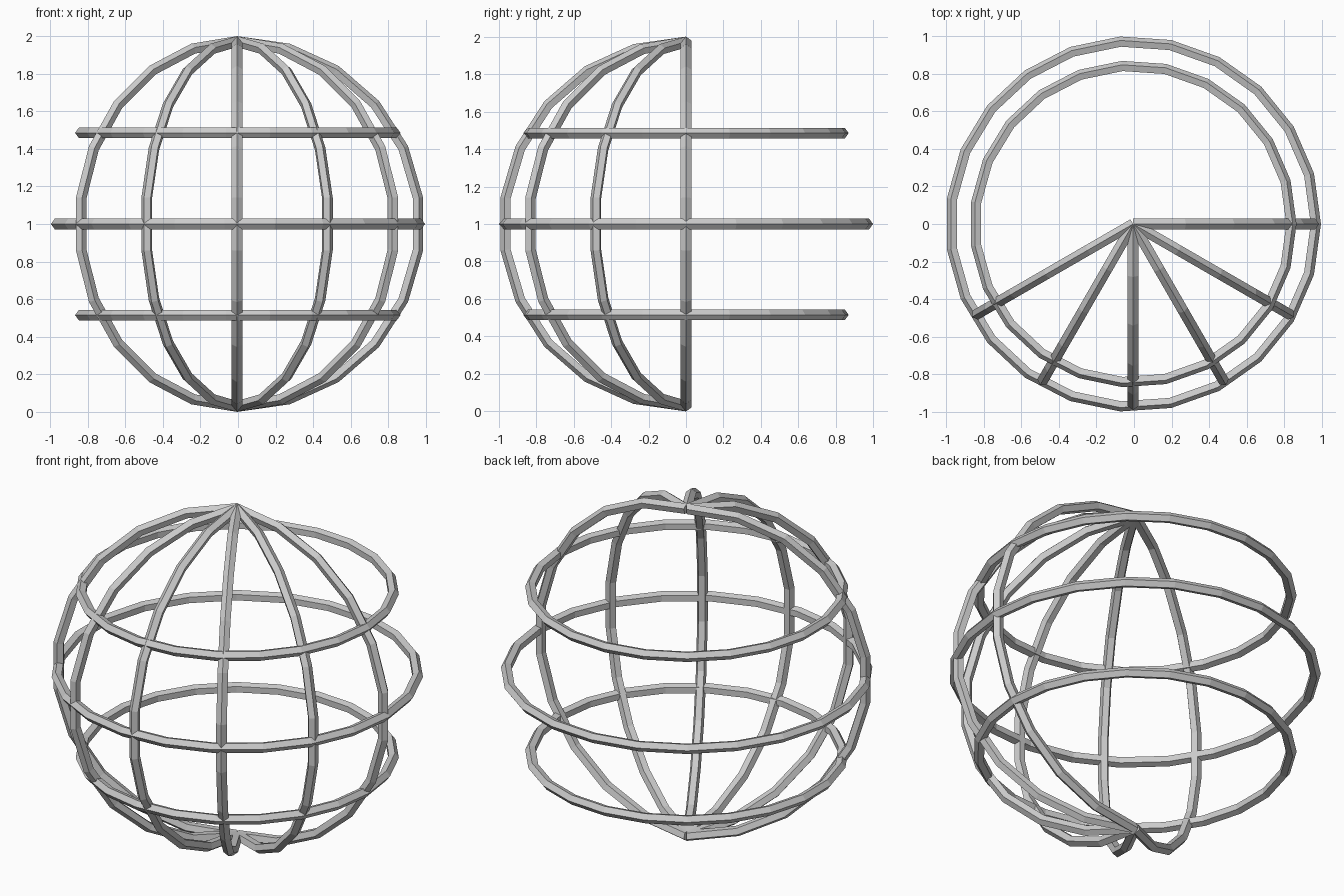
import bpy
import bmesh
from math import sin, cos, pi, radians
from mathutils import Vector

RADIUS = 0.97      # globe radius to the bar centre
BAR = 0.03         # bar radius
SIDES = 5          # bar cross-section, one edge pointing outward
CENTRE = Vector((-0.005, 0, 1))

cube = bpy.data.objects.get("Cube")
if cube:
    bpy.data.objects.remove(cube)

grey = bpy.data.materials.new("light_grey")
grey.use_nodes = True
colour = (0.6, 0.6, 0.6, 1)
grey.diffuse_color = colour
grey.node_tree.nodes["Principled BSDF"].inputs["Base Color"].default_value = colour


def bar(name, stations, closed):
    """Sweep the bar section along (centre, outward, side) stations."""
    bm = bmesh.new()
    loops = []
    for centre, outward, side in stations:
        loop = []
        for k in range(SIDES):
            a = 2 * pi * k / SIDES
            offset = BAR * (cos(a) * outward + sin(a) * side)
            loop.append(bm.verts.new(CENTRE + centre + offset))
        loops.append(loop)
    pairs = list(zip(loops, loops[1:]))
    if closed:
        pairs.append((loops[-1], loops[0]))
    else:
        bm.faces.new(loops[0])
        bm.faces.new(loops[-1])
    for a, b in pairs:
        for k in range(SIDES):
            n = (k + 1) % SIDES
            bm.faces.new((a[k], a[n], b[n], b[k]))
    bmesh.ops.recalc_face_normals(bm, faces=bm.faces)
    mesh = bpy.data.meshes.new(name)
    bm.to_mesh(mesh)
    bm.free()
    mesh.materials.append(grey)
    bpy.context.collection.objects.link(bpy.data.objects.new(name, mesh))


def ring(name, latitude, segments=23):
    up = Vector((0, 0, 1))
    stations = []
    for i in range(segments):
        a = 2 * pi * i / segments
        out = Vector((cos(a), sin(a), 0))
        centre = RADIUS * (cos(latitude) * out + sin(latitude) * up)
        stations.append((centre, out, up))
    bar(name, stations, True)


def rib(name, longitude, segments=11):
    flat = Vector((cos(longitude), sin(longitude), 0))
    side = Vector((-sin(longitude), cos(longitude), 0))
    stations = []
    for i in range(segments + 1):
        a = pi * i / segments
        out = sin(a) * flat + Vector((0, 0, cos(a)))
        stations.append((RADIUS * out, out, side))
    bar(name, stations, False)


# Horizontal rings
for name, degrees in (("lower_ring", -30), ("middle_ring", 0), ("upper_ring", 30)):
    ring(name, radians(degrees))

# Half-circle ribs across the front, pole to pole
for i in range(6):
    rib(f"rib_{i + 1}", radians(-30 * i))
